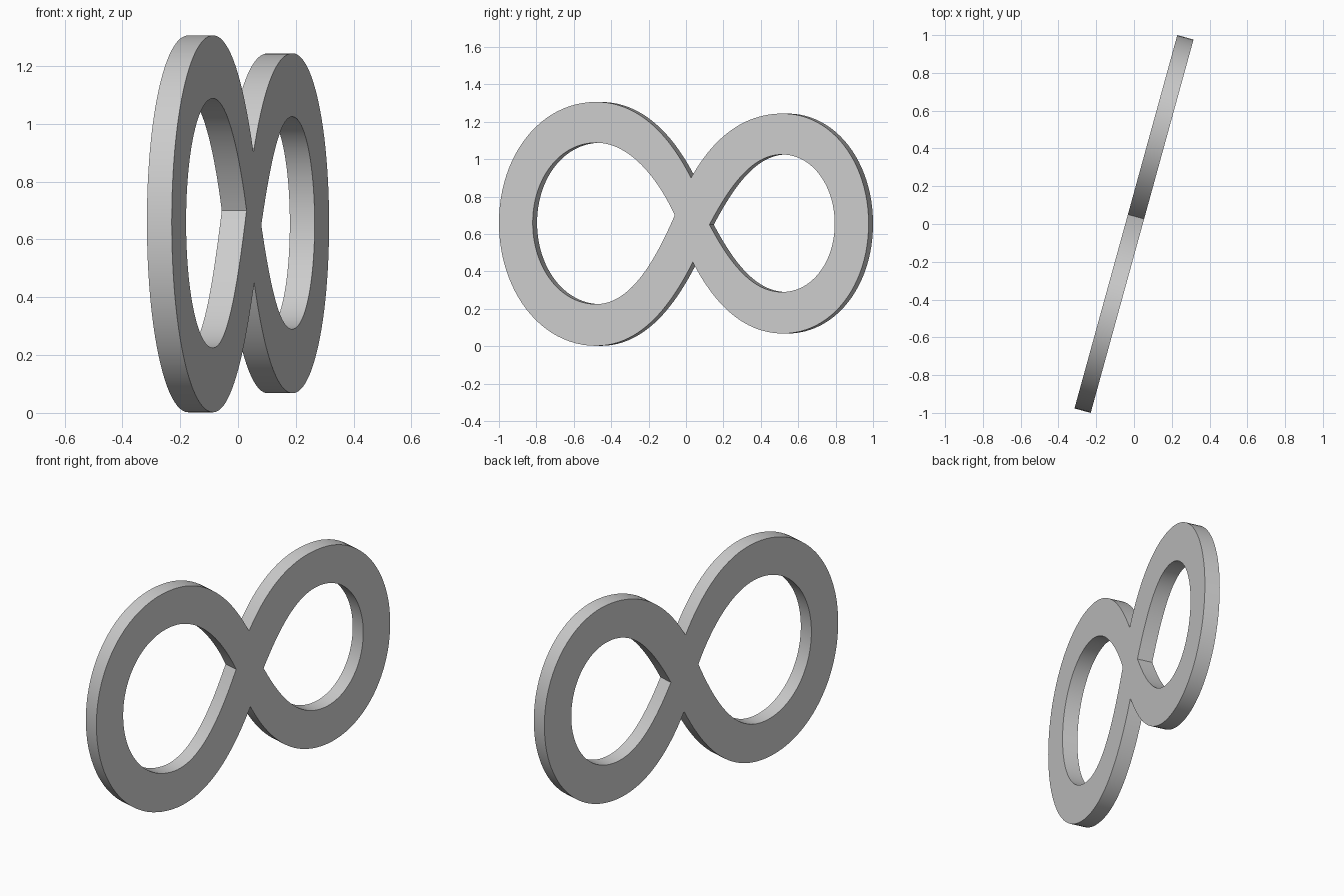
import bpy, math
from mathutils import Matrix

if "Cube" in bpy.data.objects:
    bpy.data.objects.remove(bpy.data.objects["Cube"])

ANGLE = math.radians(15.4)
THICK = 0.089

curve = bpy.data.curves.new("infinity_loop", 'CURVE')
curve.dimensions = '2D'
curve.fill_mode = 'BOTH'
curve.extrude = THICK / 2
curve.resolution_u = 24


def add_loop(points):
    """Closed Bezier loop; each point is (position, left offset, right offset)."""
    s = curve.splines.new('BEZIER')
    s.bezier_points.add(len(points) - 1)
    for bp, (co, l, r) in zip(s.bezier_points, points):
        bp.handle_left_type = bp.handle_right_type = 'FREE'
        bp.co = (*co, 0)
        bp.handle_left = (co[0] + l[0], co[1] + l[1], 0)
        bp.handle_right = (co[0] + r[0], co[1] + r[1], 0)
    s.use_cyclic_u = True


# Outer silhouette: large lobe on the left, small lobe on the right
add_loop([
    ((0.04, 0.90), (0.11, 0.19), (-0.10, 0.19)),
    ((-0.486, 1.306), (0.26, 0), (-0.31, 0)),
    ((-1.025, 0.66), (0, 0.36), (0, -0.36)),
    ((-0.486, 0.002), (-0.31, 0), (0.26, 0)),
    ((0.05, 0.45), (-0.11, -0.21), (0.10, -0.19)),
    ((0.55, 0.068), (-0.24, 0), (0.27, 0)),
    ((1.025, 0.655), (0, -0.33), (0, 0.33)),
    ((0.55, 1.244), (0.27, 0), (-0.24, 0)),
])

# Large teardrop hole
add_loop([
    ((-0.05, 0.70), (-0.10, -0.22), (-0.09, 0.19)),
    ((-0.486, 1.088), (0.19, 0), (-0.20, 0)),
    ((-0.838, 0.66), (0, 0.24), (0, -0.24)),
    ((-0.486, 0.225), (-0.20, 0), (0.20, 0)),
])

# Small teardrop hole
add_loop([
    ((0.142, 0.65), (0.11, 0.20), (0.11, -0.20)),
    ((0.545, 0.29), (-0.17, 0), (0.17, 0)),
    ((0.837, 0.655), (0, -0.20), (0, 0.20)),
    ((0.545, 1.025), (0.17, 0), (-0.17, 0)),
])

# Stand the plate upright and turn it about the vertical axis
s, c = math.sin(ANGLE), math.cos(ANGLE)
obj = bpy.data.objects.new("infinity_loop", curve)
bpy.context.collection.objects.link(obj)
obj.matrix_world = Matrix(((s, 0, c, 0), (c, 0, -s, 0), (0, 1, 0, 0), (0, 0, 0, 1)))
bpy.context.view_layer.objects.active = obj
obj.select_set(True)
bpy.ops.object.convert(target='MESH')
bpy.ops.object.shade_smooth_by_angle(angle=math.radians(30))
